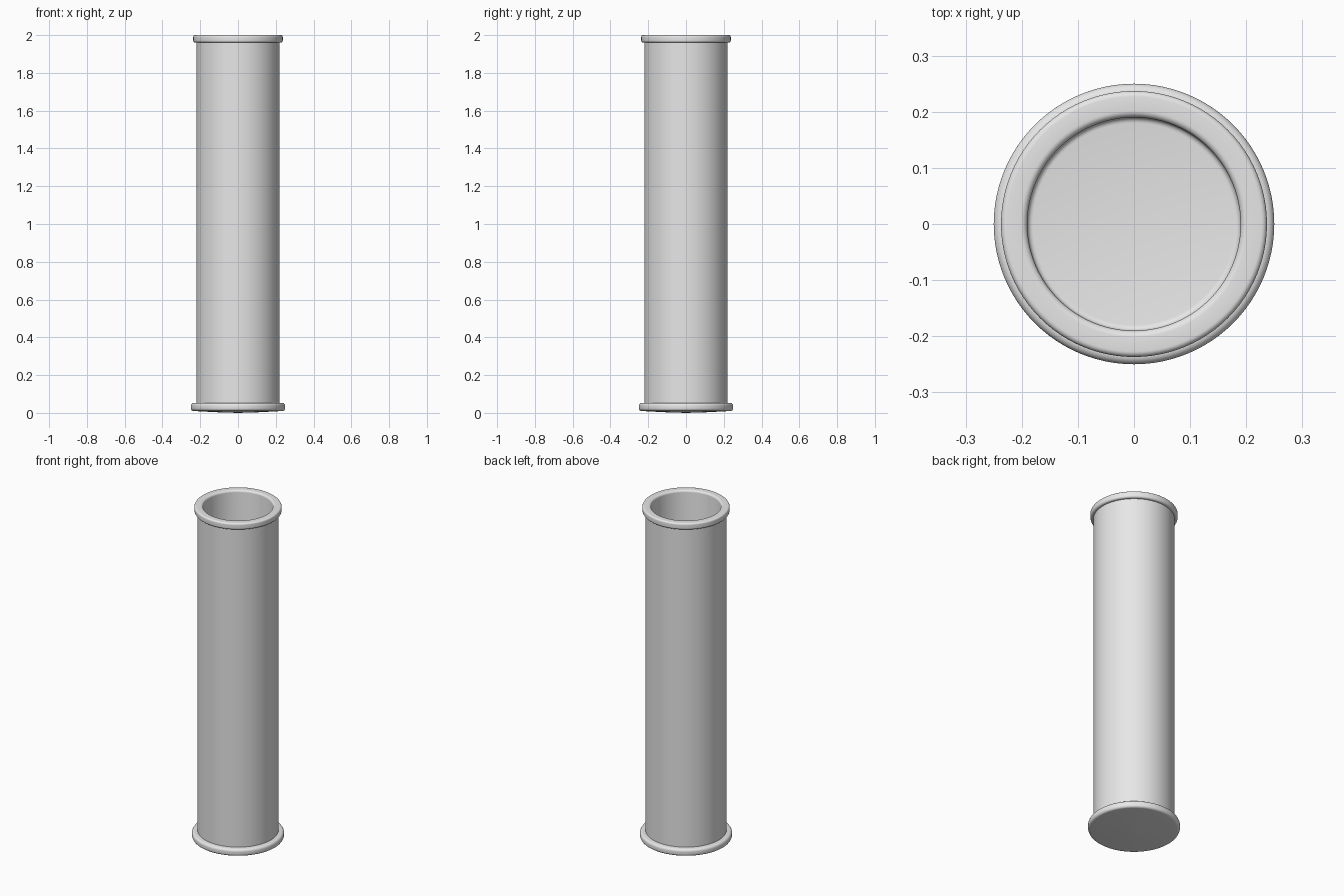
import bpy
import bmesh
import math

cube = bpy.data.objects.get("Cube")
if cube:
    bpy.data.objects.remove(cube, do_unlink=True)

SEGMENTS = 96
TUBE_R, BORE_R = 0.22, 0.19
FLOOR_Z = 0.05

grey = bpy.data.materials.new("light_grey")
grey.use_nodes = True
grey.diffuse_color = (0.8, 0.8, 0.8, 1)
grey.node_tree.nodes["Principled BSDF"].inputs["Base Color"].default_value = (0.8, 0.8, 0.8, 1)


def arc(cx, cz, r, start, end, steps=6):
    """Points on a circular arc in the radius/height plane, angles in degrees."""
    angles = [math.radians(start + (end - start) * i / steps) for i in range(steps + 1)]
    return [(cx + r * math.cos(a), cz + r * math.sin(a)) for a in angles]


def lathe(name, profile):
    """Revolve a radius/height profile around the z axis."""
    bm = bmesh.new()
    verts = [bm.verts.new((r, 0, z)) for r, z in profile]
    edges = [bm.edges.new(pair) for pair in zip(verts, verts[1:])]
    bmesh.ops.spin(bm, geom=verts + edges, cent=(0, 0, 0), axis=(0, 0, 1),
                   angle=math.tau, steps=SEGMENTS, use_merge=True)
    bmesh.ops.remove_doubles(bm, verts=bm.verts[:], dist=1e-5)
    bmesh.ops.recalc_face_normals(bm, faces=bm.faces[:])
    mesh = bpy.data.meshes.new(name)
    bm.to_mesh(mesh)
    bm.free()
    mesh.materials.append(grey)
    obj = bpy.data.objects.new(name, mesh)
    bpy.context.collection.objects.link(obj)
    bpy.ops.object.select_all(action="DESELECT")
    obj.select_set(True)
    bpy.context.view_layer.objects.active = obj
    bpy.ops.object.shade_smooth_by_angle(angle=math.radians(35))
    return obj


# Slightly domed underside, rounded foot, straight wall, rolled lip, hollow bore
profile = [(0, 0), (0.1, 0.003), (0.2, 0.008)]
profile += arc(0.235, 0.025, 0.015, -90, 0)
profile += arc(0.235, 0.037, 0.015, 0, 90)
profile += [(TUBE_R, 0.053), (TUBE_R, 1.96)]
profile += arc(0.225, 1.972, 0.012, -90, 0)
profile += arc(0.227, 1.99, 0.01, 0, 90)
profile += arc(BORE_R + 0.012, 1.988, 0.012, 90, 180)
profile += [(BORE_R, FLOOR_Z + 0.01)]
profile += arc(BORE_R - 0.01, FLOOR_Z + 0.01, 0.01, 0, -90, 4)
profile += [(0, FLOOR_Z)]
lathe("hollow_column", profile)
